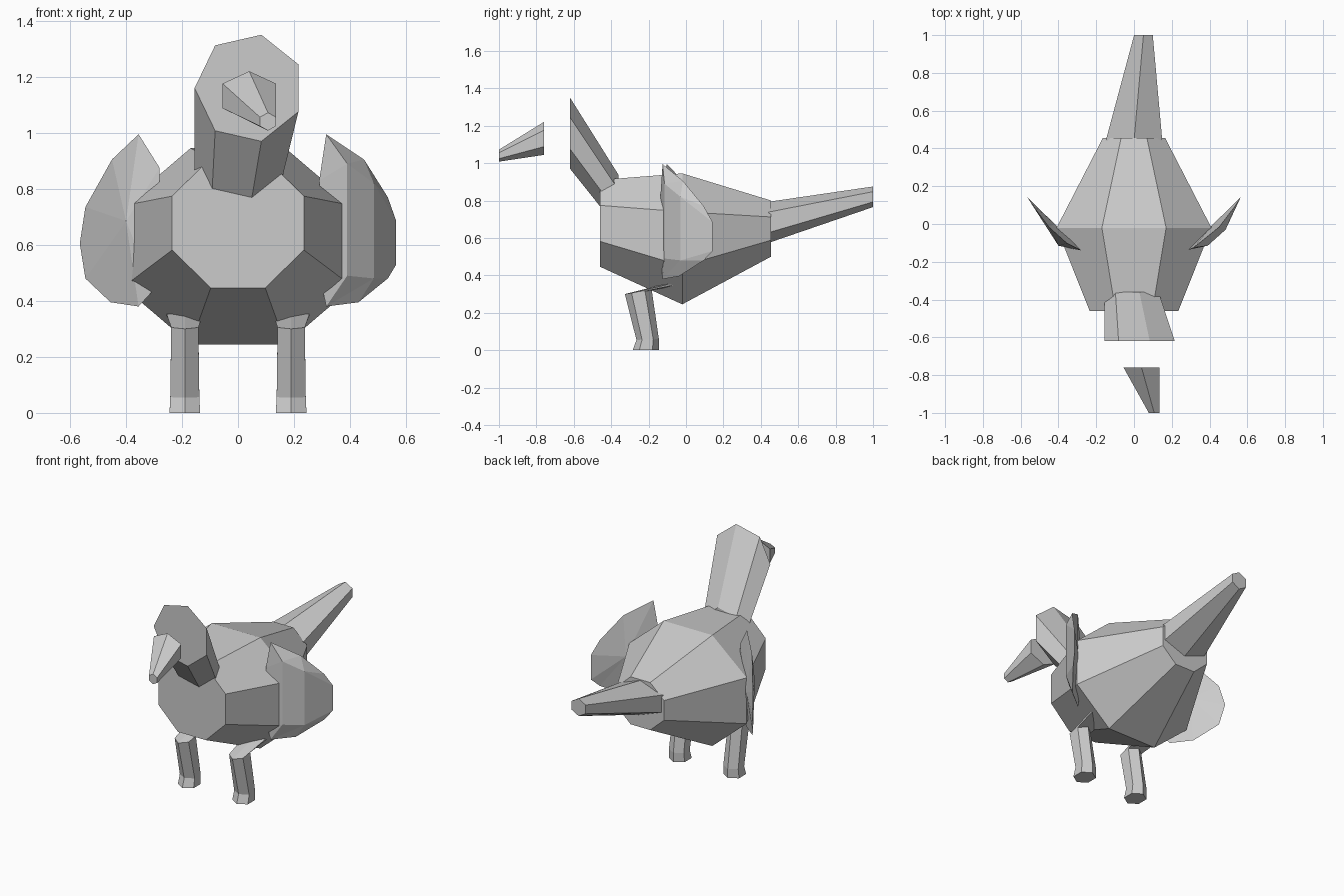
import bpy, bmesh
from math import sin, cos, pi, radians

cube = bpy.data.objects.get("Cube")
if cube:
    bpy.data.objects.remove(cube, do_unlink=True)

grey = bpy.data.materials.new("plain grey")
grey.use_nodes = True
COLOUR = (0.6, 0.6, 0.6, 1)
grey.diffuse_color = COLOUR
grey.node_tree.nodes["Principled BSDF"].inputs["Base Color"].default_value = COLOUR


def finish(name, bm):
    bmesh.ops.recalc_face_normals(bm, faces=bm.faces)
    mesh = bpy.data.meshes.new(name)
    bm.to_mesh(mesh)
    bm.free()
    mesh.materials.append(grey)
    obj = bpy.data.objects.new(name, mesh)
    bpy.context.collection.objects.link(obj)


def upright_ring(sides, phase, x, y, z, rx, rz):
    angles = [radians(phase) + 2 * pi * i / sides for i in range(sides)]
    return [(x + rx * cos(a), y, z + rz * sin(a)) for a in angles]


def flat_ring(x, y, z, rx, ry, tilt):
    angles = [pi / 6 + pi * i / 3 for i in range(6)]
    return [(x + rx * cos(a), y + ry * sin(a), z + tilt * sin(a)) for a in angles]


def loft(name, rings):
    bm = bmesh.new()
    loops = [[bm.verts.new(p) for p in ring] for ring in rings]
    n = len(loops[0])
    for a, b in zip(loops, loops[1:]):
        for i in range(n):
            j = (i + 1) % n
            bm.faces.new((a[i], a[j], b[j], b[i]))
    bm.faces.new(loops[0])
    bm.faces.new(loops[-1])
    finish(name, bm)


# Faceted body: half width and half height measured to the flats
flat = cos(pi / 8)
loft("body", [upright_ring(8, 22.5, 0, y, z, w / flat, h / flat)
              for y, z, w, h in ((-0.46, 0.678, 0.235, 0.232),
                                 (-0.02, 0.595, 0.41, 0.35),
                                 (0.455, 0.65, 0.165, 0.15))])

# Neck, tail and beak
loft("neck", [upright_ring(7, 180, 0.04, -0.62, 1.16, 0.195, 0.195),
              upright_ring(7, 180, -0.005, -0.36, 0.79, 0.15, 0.15)])
loft("tail", [upright_ring(6, 90, 0, 0.44, 0.683, 0.173, 0.11),
              upright_ring(6, 90, 0.05, 1.0, 0.82, 0.057, 0.055)])
loft("beak", [upright_ring(6, 90, 0.04, -0.76, 1.132, 0.11, 0.088),
              upright_ring(6, 90, 0.107, -1.0, 1.04, 0.033, 0.032)])

# Legs: foot, ankle, knee and flattened thigh
for side, name in ((1, "left_leg"), (-1, "right_leg")):
    x = side * 0.19
    loft(name, [flat_ring(x, -0.215, 0, 0.063, 0.07, 0),
                flat_ring(x, -0.205, 0.057, 0.06, 0.06, 0.002),
                flat_ring(x, -0.255, 0.31, 0.056, 0.072, 0.01),
                flat_ring(x, -0.08, 0.35, 0.075, 0.025, -0.006)])


# Wings: curved rim, raised outer ridge and shallow back
def wing_depth(x):
    return x - 0.423 - 0.045 * (1 - ((x - 0.425) / 0.14) ** 2)


def wing(name, side, rim, ridge):
    bm = bmesh.new()
    edge = [bm.verts.new((side * x, wing_depth(x), z)) for x, z in rim]
    n = len(edge)
    back = bm.verts.new((side * 0.42, 0.0, 0.66))
    tops = [bm.verts.new((side * x, y, z)) for x, y, z in ridge]
    # Each rim edge joins the nearest ridge point
    near = [min(tops, key=lambda t: (t.co - e.co).length) for e in edge]
    for i in range(n):
        j = (i + 1) % n
        bm.faces.new((edge[i], edge[j], back))
        bm.faces.new((edge[i], edge[j], near[i]))
        if near[i] != near[j]:
            bm.faces.new((edge[j], near[j], near[i]))
    if len(tops) > 2:
        bm.faces.new(tops)
    finish(name, bm)


wing("right_wing", -1,
     [(0.355, 0.995), (0.45, 0.905), (0.545, 0.735), (0.565, 0.605), (0.545, 0.48),
      (0.455, 0.395), (0.355, 0.38), (0.3, 0.44), (0.28, 0.83), (0.28, 0.875)],
     [(0.40, -0.115, 0.685)])
wing("left_wing", 1,
     [(0.315, 0.995), (0.45, 0.905), (0.535, 0.77), (0.565, 0.685), (0.565, 0.53),
      (0.535, 0.48), (0.43, 0.395), (0.315, 0.38), (0.3, 0.45), (0.29, 0.83)],
     [(0.39, -0.115, 0.89), (0.485, -0.03, 0.82), (0.485, -0.03, 0.48), (0.39, -0.115, 0.49)])
